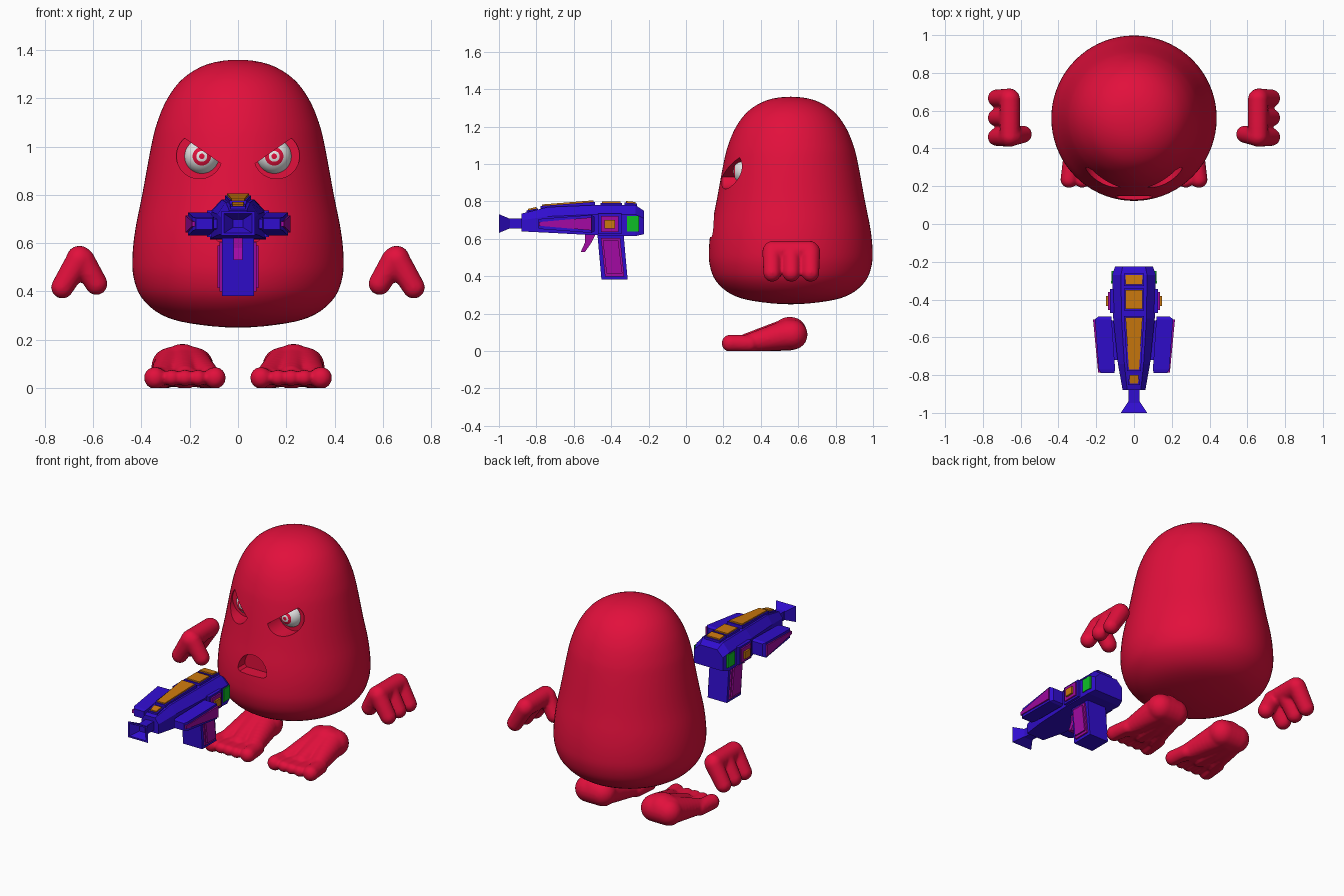
import bpy, bmesh, math
from mathutils import Vector, Matrix

if "Cube" in bpy.data.objects:
    bpy.data.objects.remove(bpy.data.objects["Cube"])


def mat(name, rgb):
    m = bpy.data.materials.new(name)
    m.diffuse_color = (*rgb, 1)
    m.use_nodes = True
    m.node_tree.nodes["Principled BSDF"].inputs["Base Color"].default_value = m.diffuse_color
    return m


RED = mat("red", (0.76, 0.005, 0.045))
BLUE = mat("blue", (0.03, 0.004, 0.62))
MAGENTA = mat("magenta", (0.36, 0.003, 0.36))
ORANGE = mat("orange", (0.60, 0.19, 0.004))
GREEN = mat("green", (0.004, 0.52, 0.02))
WHITE = mat("white", (0.8, 0.8, 0.8))


def make(name, bm, *mats):
    bmesh.ops.recalc_face_normals(bm, faces=bm.faces[:])
    me = bpy.data.meshes.new(name)
    bm.to_mesh(me)
    bm.free()
    ob = bpy.data.objects.new(name, me)
    bpy.context.collection.objects.link(ob)
    for m in mats:
        me.materials.append(m)
    return ob


def select(ob):
    bpy.ops.object.select_all(action='DESELECT')
    ob.select_set(True)
    bpy.context.view_layer.objects.active = ob


def apply_all(ob):
    select(ob)
    for m in list(ob.modifiers):
        bpy.ops.object.modifier_apply(modifier=m.name)


def smooth(ob, deg=40):
    select(ob)
    bpy.ops.object.shade_smooth_by_angle(angle=math.radians(deg))


def loft(name, rings, m):
    """Closed solid through rings of equal point count."""
    bm = bmesh.new()
    vs = [[bm.verts.new(p) for p in r] for r in rings]
    n = len(vs[0])
    for a, b in zip(vs, vs[1:]):
        for i in range(n):
            bm.faces.new((a[i], a[(i + 1) % n], b[(i + 1) % n], b[i]))
    bm.faces.new(vs[0])
    bm.faces.new(vs[-1])
    return make(name, bm, m)


def block(name, m, *sections):
    """Box-like solid from (y, x0, x1, z0, z1) sections."""
    return loft(name, [[(x0, y, z0), (x1, y, z0), (x1, y, z1), (x0, y, z1)]
                       for y, x0, x1, z0, z1 in sections], m)


# ---------- body: rounded revolved shape ----------
profile = [(-.2, .268), (0, .25), (.2, .268), (.32, .305), (.40, .375), (.433, .46),
           (.437, .55), (.425, .66), (.397, .8), (.36, 1.0), (.335, 1.1),
           (.292, 1.2), (.225, 1.285), (.125, 1.342), (0, 1.36), (-.125, 1.342)]
curve = []
for i in range(1, len(profile) - 2):
    p0, p1, p2, p3 = (Vector(p) for p in profile[i - 1:i + 3])
    for k in range(4):
        t = k / 4
        curve.append(.5 * (2 * p1 + (p2 - p0) * t + (2 * p0 - 5 * p1 + 4 * p2 - p3) * t * t
                           + (3 * p1 - p0 - 3 * p2 + p3) * t ** 3))
curve.append(Vector((0, 1.36)))
bm = bmesh.new()
line = [bm.verts.new((max(c.x, 0), 0, c.y)) for c in curve]
edges = [bm.edges.new(e) for e in zip(line, line[1:])]
bmesh.ops.spin(bm, geom=line + edges, cent=(0, 0, 0), axis=(0, 0, 1),
               angle=2 * math.pi, steps=72)
bmesh.ops.remove_doubles(bm, verts=bm.verts[:], dist=.0005)
bmesh.ops.translate(bm, verts=bm.verts[:], vec=(0, .56, 0))
body = make("body", bm, RED)


def carve(points, depth):
    """Cut an outline in x and z into the front of the body."""
    c = loft("cutter", [[(x, y, z) for x, z in points] for y in (-.05, depth)], RED)
    b = body.modifiers.new("cut", 'BOOLEAN')
    b.object, b.operation, b.solver = c, 'DIFFERENCE', 'EXACT'
    apply_all(body)
    bpy.data.objects.remove(c)


# angry eye sockets: circles cut off by a slanting brow line
circle = [(.16 + .095 * math.cos(a), .962 + .095 * math.sin(a))
          for a in (math.radians(50 - 5 * i) for i in range(72))]
socket = [(x, z) for x, z in circle if z <= .92 + (x - .05) * .69]
for s in (1, -1):
    carve([(s * x, z) for x, z in socket], .31)
# frowning mouth: a dome with a flat base
mouth = [(.1 * math.cos(math.pi * i / 20), .625 + .105 * math.sin(math.pi * i / 20))
         for i in range(21)] + [(-.085, .61), (.085, .61)]
carve(mouth, .21)
smooth(body)

# ---------- eyes: ringed spheres facing forward ----------
for s, side in ((1, "right"), (-1, "left")):
    bm = bmesh.new()
    bmesh.ops.create_uvsphere(bm, u_segments=32, v_segments=40, radius=.073)
    for f in bm.faces:
        c = f.calc_center_median()
        r = math.hypot(c.x, c.y)
        f.material_index = int(c.z > 0 and (r < .012 or .023 < r < .038))
    bmesh.ops.transform(bm, verts=bm.verts[:], matrix=Matrix.Translation((s * .15, .325, .96))
                        @ Matrix.Rotation(math.pi / 2, 4, 'X'))
    smooth(make(side + "_eye", bm, WHITE, RED))


# ---------- hands and feet: fused tapered strokes ----------
def limb(name, strokes, s):
    bm = bmesh.new()
    for a, ra, b, rb in strokes:
        a, b = Vector(a), Vector(b)
        for k in range(9):
            p = a.lerp(b, k / 8)
            bmesh.ops.create_uvsphere(bm, u_segments=20, v_segments=12, radius=ra + (rb - ra) * k / 8,
                                      matrix=Matrix.Translation((s * p.x, p.y, p.z)))
    ob = make(name, bm, RED)
    r = ob.modifiers.new("fuse", 'REMESH')
    r.mode, r.voxel_size = 'VOXEL', .009
    sm = ob.modifiers.new("soften", 'SMOOTH')
    sm.factor, sm.iterations = .5, 5
    apply_all(ob)
    for v in ob.data.vertices:
        v.co.z = max(v.co.z, 0)
    smooth(ob, 80)


hand = [((.657, .465, .535), .055, (.657, .66, .535), .055),
        ((.645, .465, .53), .052, (.587, .475, .432), .047)]
hand += [((.66, y, .53), .053, (.728, y, .417), .047) for y in (.46, .563, .666)]

foot = [((.18, .57, .088), .08, (.28, .57, .088), .08),
        ((.23, .55, .095), .088, (.23, .56, .095), .088),
        ((.19, .55, .088), .083, (.12, .33, .045), .05),
        ((.23, .55, .09), .088, (.22, .33, .045), .052),
        ((.27, .55, .088), .083, (.32, .33, .042), .048)]
toes = ((.095, .045), (.165, .034), (.22, .034), (.275, .034), (.344, .046))
foot += [((.22 + (x - .22) * .9, .34, .04), r, (x, .19 + r, .042), r) for x, r in toes]
for s, side in ((1, "right"), (-1, "left")):
    limb(side + "_hand", hand, s)
    limb(side + "_foot", foot, s)

# ---------- toy blaster ----------
hull = [(-.225, .1, .625, .71, .75), (-.27, .115, .615, .73, .78), (-.5, .11, .62, .73, .78),
        (-.74, .085, .633, .72, .77), (-.88, .06, .64, .70, .735)]
loft("blaster_hull", [[(-w, y, b), (w, y, b), (w, y, sh), (w * .6, y, t), (-w * .6, y, t), (-w, y, sh)]
                      for y, w, b, sh, t in hull], BLUE)

# barrel and hollow square flare
block("barrel", BLUE, (-.86, -.028, .028, .655, .71), (-.95, -.028, .028, .655, .71))
flare = [(-.94, .03, .025), (-1.0, .07, .05), (-1.0, .058, .04), (-.955, .02, .016)]
block("muzzle", BLUE, *[(y, -w, w, .682 - h, .682 + h) for y, w, h in flare])

# raised top panels: blue base with orange inlay
panels = [(-.27, .045, .793, -.32, .045, .798), (-.35, .045, .797, -.45, .045, .797),
          (-.495, .045, .802, -.77, .027, .78), (-.80, .024, .767, -.845, .022, .756)]
for i, (ya, wa, za, yb, wb, zb) in enumerate(panels, 1):
    block(f"top_panel_base_{i}", BLUE, (ya + .008, -wa - .009, wa + .009, .72, za - .004),
          (yb - .008, -wb - .009, wb + .009, .70, zb - .004))
    block(f"top_panel_{i}", ORANGE, (ya, -wa, wa, .72, za + .004), (yb, -wb, wb, .70, zb + .004))


def side_block(name, m, *sections):
    for s, side in ((1, "right"), (-1, "left")):
        block(f"{side}_{name}", m, *[(y, s * a, s * b, z0, z1) for y, a, b, z0, z1 in sections])


# swept side pods with tapered plates
side_block("pod", BLUE, (-.49, .118, .19, .64, .72), (-.505, .118, .207, .632, .728),
           (-.77, .10, .187, .652, .708), (-.79, .105, .175, .657, .703))
side_block("pod_plate", MAGENTA, (-.505, .19, .217, .645, .715), (-.785, .165, .19, .67, .69))
side_block("pod_mount", BLUE, (-.51, .05, .14, .65, .71), (-.72, .05, .12, .66, .70))

# side switches and lamps
side_block("switch_base", BLUE, (-.345, .09, .128, .625, .735), (-.47, .09, .128, .625, .735))
side_block("switch_frame", MAGENTA, (-.36, .12, .137, .637, .723), (-.455, .12, .137, .637, .723))
side_block("switch", ORANGE, (-.38, .12, .148, .655, .70), (-.435, .12, .148, .655, .70))
side_block("lamp", GREEN, (-.25, .09, .118, .64, .722), (-.315, .09, .121, .64, .722))


# leaning grip with side plates, and trigger
def slab(name, m, x0, x1, *rows):
    """Solid from (z, y0, y1) rows between two x positions."""
    loft(name, [[(x0, a, z), (x1, a, z), (x1, b, z), (x0, b, z)] for z, a, b in rows], m)


slab("grip", BLUE, -.067, .067, (.64, -.475, -.335), (.382, -.452, -.312))
for s, side in ((1, "right"), (-1, "left")):
    slab(side + "_grip_plate", MAGENTA, s * .06, s * .076, (.605, -.455, -.352), (.40, -.433, -.33))
    slab(side + "_grip_panel", MAGENTA, s * .07, s * .085, (.59, -.445, -.362), (.415, -.425, -.34))
slab("trigger", MAGENTA, -.018, .018, (.64, -.54, -.475), (.58, -.54, -.505), (.53, -.563, -.54))
